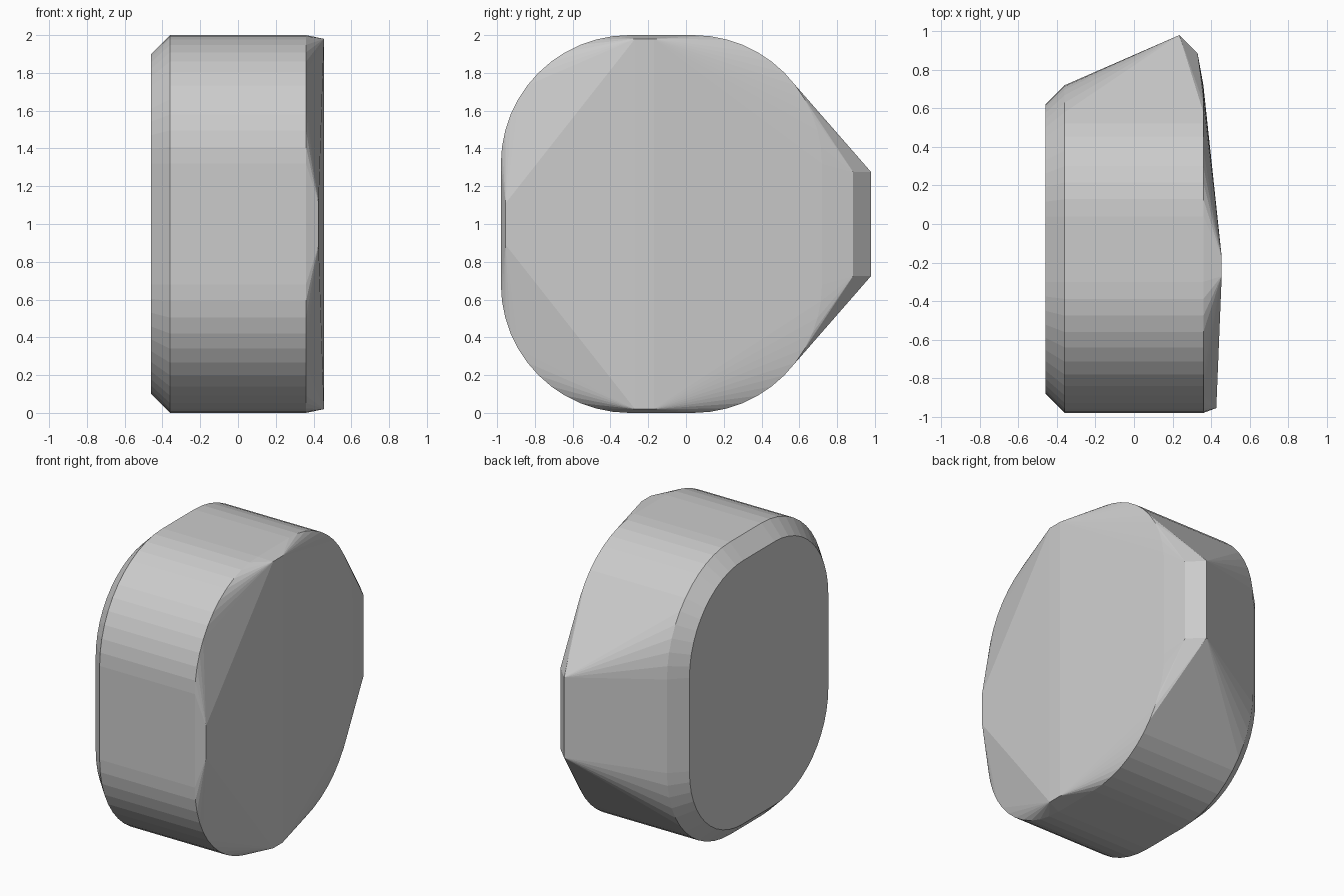
import bpy, bmesh
from math import cos, sin, pi, radians

if "Cube" in bpy.data.objects:
    bpy.data.objects.remove(bpy.data.objects["Cube"])

CENTRE_Y, CENTRE_Z = -0.13, 1.0
SEGMENTS = 12


def rounded_outline(x, half_y, half_z, radius):
    """Rounded rectangle standing in the plane at x."""
    points = []
    for corner, (sy, sz) in enumerate([(1, 1), (-1, 1), (-1, -1), (1, -1)]):
        for i in range(SEGMENTS + 1):
            a = (corner + i / SEGMENTS) * pi / 2
            points.append((x,
                           CENTRE_Y + sy * (half_y - radius) + radius * cos(a),
                           CENTRE_Z + sz * (half_z - radius) + radius * sin(a)))
    return points


# Chamfered right side, full-size body outlines
points = rounded_outline(-0.46, 0.75, 0.90, 0.58)
points += rounded_outline(-0.36, 0.85, 1.0, 0.68)
points += rounded_outline(0.36, 0.85, 1.0, 0.68)

# Raised left face and back ridge, mirrored above and below the middle
for s in (-1, 1):
    points += [(0.455, -0.27, CENTRE_Z + s * 0.98),
               (0.455, -0.17, CENTRE_Z + s * 0.98),
               (0.427, -0.955, CENTRE_Z + s * 0.11),
               (0.235, 0.98, CENTRE_Z + s * 0.275),
               (0.33, 0.885, CENTRE_Z + s * 0.275)]

# Wrap everything in one convex shell
bm = bmesh.new()
for p in points:
    bm.verts.new(p)
hull = bmesh.ops.convex_hull(bm, input=bm.verts[:])
loose = {g for g in hull["geom_interior"] + hull["geom_unused"]
         if isinstance(g, bmesh.types.BMVert)}
bmesh.ops.delete(bm, geom=list(loose), context="VERTS")
bmesh.ops.dissolve_limit(bm, angle_limit=radians(0.3),
                         verts=bm.verts[:], edges=bm.edges[:])
bmesh.ops.recalc_face_normals(bm, faces=bm.faces[:])
mesh = bpy.data.meshes.new("body_shell")
bm.to_mesh(mesh)
bm.free()

# Plain grey surface
grey = bpy.data.materials.new("grey")
grey.use_nodes = True
colour = (0.6, 0.6, 0.6, 1)
grey.diffuse_color = colour
grey.node_tree.nodes["Principled BSDF"].inputs["Base Color"].default_value = colour
mesh.materials.append(grey)

body = bpy.data.objects.new("body_shell", mesh)
bpy.context.collection.objects.link(body)
